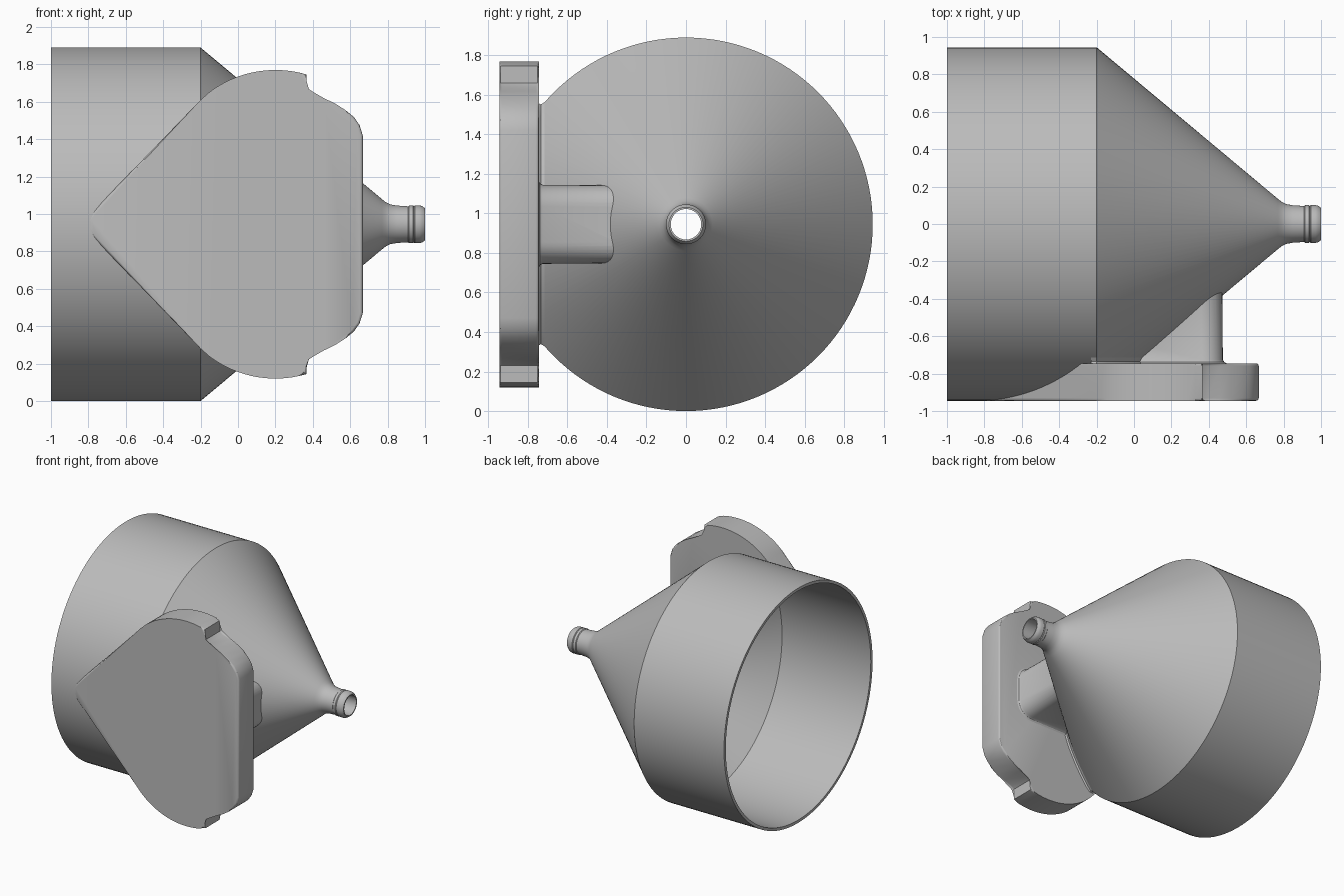
import bpy
import bmesh
import math

if "Cube" in bpy.data.objects:
    bpy.data.objects.remove(bpy.data.objects["Cube"], do_unlink=True)

R = 0.945        # funnel radius and axis height
BACK = -0.745    # rear face of the mounting plate
SLOPE = 0.836    # cone radius lost per unit of length

grey = bpy.data.materials.new("light grey")
grey.use_nodes = True
grey.diffuse_color = (0.5, 0.5, 0.5, 1)
grey.node_tree.nodes["Principled BSDF"].inputs["Base Color"].default_value = (0.5, 0.5, 0.5, 1)


def finish(name, bm):
    bmesh.ops.recalc_face_normals(bm, faces=bm.faces)
    mesh = bpy.data.meshes.new(name)
    bm.to_mesh(mesh)
    bm.free()
    ob = bpy.data.objects.new(name, mesh)
    bpy.context.collection.objects.link(ob)
    ob.location.z = R
    mesh.materials.append(grey)
    return ob


def activate(ob):
    bpy.ops.object.select_all(action="DESELECT")
    ob.select_set(True)
    bpy.context.view_layer.objects.active = ob


def smooth(ob):
    activate(ob)
    bpy.ops.object.shade_smooth_by_angle(angle=math.radians(30))


def skin(bm, rings, closed_ring=True, caps=False):
    """Join a list of point rings with quads."""
    loops = [[bm.verts.new(p) for p in ring] for ring in rings]
    n = len(loops[0])
    for a, b in zip(loops, loops[1:]):
        for i in range(n if closed_ring else n - 1):
            j = (i + 1) % n
            bm.faces.new((a[i], a[j], b[j], b[i]))
    if caps:
        bm.faces.new(loops[0])
        bm.faces.new(loops[-1])


def lathe(name, profile, caps=False, steps=128):
    bm = bmesh.new()
    angles = [2 * math.pi * i / steps for i in range(steps)]
    skin(bm, [[(x, r * math.cos(a), r * math.sin(a)) for a in angles]
              for x, r in profile], caps=caps)
    bmesh.ops.remove_doubles(bm, verts=bm.verts, dist=1e-5)
    return finish(name, bm)


# Hollow funnel with ribbed spout
outer = [(-1, R), (-0.2, R), (0.77, 0.134), (0.79, 0.118), (0.815, 0.106), (0.85, 0.1),
         (0.91, 0.096), (0.915, 0.101), (0.935, 0.101), (0.94, 0.097), (0.945, 0.101),
         (0.97, 0.101), (0.985, 0.097), (1, 0.086)]
inner = [(1, 0.077), (0.8, 0.077), (-0.21, 0.922), (-1, 0.922)]
smooth(lathe("funnel", outer + inner + outer[:1]))

# Solid used to trim the mount where it meets the funnel wall
cutter = lathe("trim_helper", [(-1.1, R - 0.011), (-0.205, R - 0.011), (0.78, 0.11), (0.9, 0.08)], caps=True)
cutter.hide_render = True


def trim(ob):
    mod = ob.modifiers.new("trim", "BOOLEAN")
    mod.operation = "DIFFERENCE"
    mod.solver = "EXACT"
    mod.object = cutter
    activate(ob)
    bpy.ops.object.modifier_apply(modifier=mod.name)
    smooth(ob)


# Mounting plate: upper half outline, mirrored below
half = [(-0.8, 0.03), (-0.77, 0.075), (-0.2, 0.665)]
for i in range(15):
    x = -0.15 + 0.515 * i / 14
    half.append((x, 0.239 + math.sqrt(0.586 ** 2 - (x - 0.2) ** 2)))
half += [(0.365, 0.715), (0.395, 0.695), (0.46, 0.674), (0.52, 0.645), (0.575, 0.61),
         (0.62, 0.573), (0.65, 0.53), (0.667, 0.475)]
outline = half + [(x, -z) for x, z in reversed(half)]
bm = bmesh.new()
skin(bm, [[(x, y, z) for x, z in outline] for y in (-R, BACK)], caps=True)
rim = [e for e in bm.edges if abs(e.verts[0].co.y - e.verts[1].co.y) < 1e-4]
bmesh.ops.bevel(bm, geom=rim, offset=0.014, segments=3, profile=0.5,
                affect="EDGES", clamp_overlap=False)
trim(finish("mounting_plate", bm))


# Rounded post joining plate and cone, flared at its foot
def rounded_ring(y, grow):
    x0, x1, h, r = -0.1 - grow, 0.475 + grow, 0.2 + grow, 0.11 + grow
    points = []
    for k, (cx, cz) in enumerate([(x1 - r, h - r), (x0 + r, h - r),
                                  (x0 + r, r - h), (x1 - r, r - h)]):
        for i in range(9):
            a = math.pi / 2 * (k + i / 8)
            points.append((cx + r * math.cos(a), y, cz + r * math.sin(a)))
    return points


bm = bmesh.new()
skin(bm, [rounded_ring(y, g) for y, g in
          [(BACK - 0.01, 0.02), (BACK, 0.02), (BACK + 0.006, 0.008),
           (BACK + 0.02, 0), (-0.2, -0.004)]], caps=True)
trim(finish("support_post", bm))


# Fillet where the funnel runs into the rear of the plate
def cone_x(y, z):
    return (R - math.hypot(y, z)) / SLOPE - 0.2


lip = BACK + 0.03
foot, mid, top = [], [], []
for i in range(41):
    z = -0.575 + 1.15 * i / 40
    foot.append((cone_x(BACK, z) + 0.035, BACK, z))
    mid.append((cone_x(BACK + 0.012, z) + 0.012, BACK + 0.01, z))
    top.append((cone_x(lip, z), lip, z))
for ring, y, z in ((foot, BACK, 0.613), (mid, BACK + 0.01, 0.606), (top, lip, 0.618)):
    for x in (-0.2, -0.23):
        ring.insert(0, (x, y, -z))
        ring.append((x, y, z))
bm = bmesh.new()
skin(bm, [foot, mid, top], closed_ring=False)
smooth(finish("plate_fillet", bm))

bpy.data.objects.remove(cutter, do_unlink=True)
